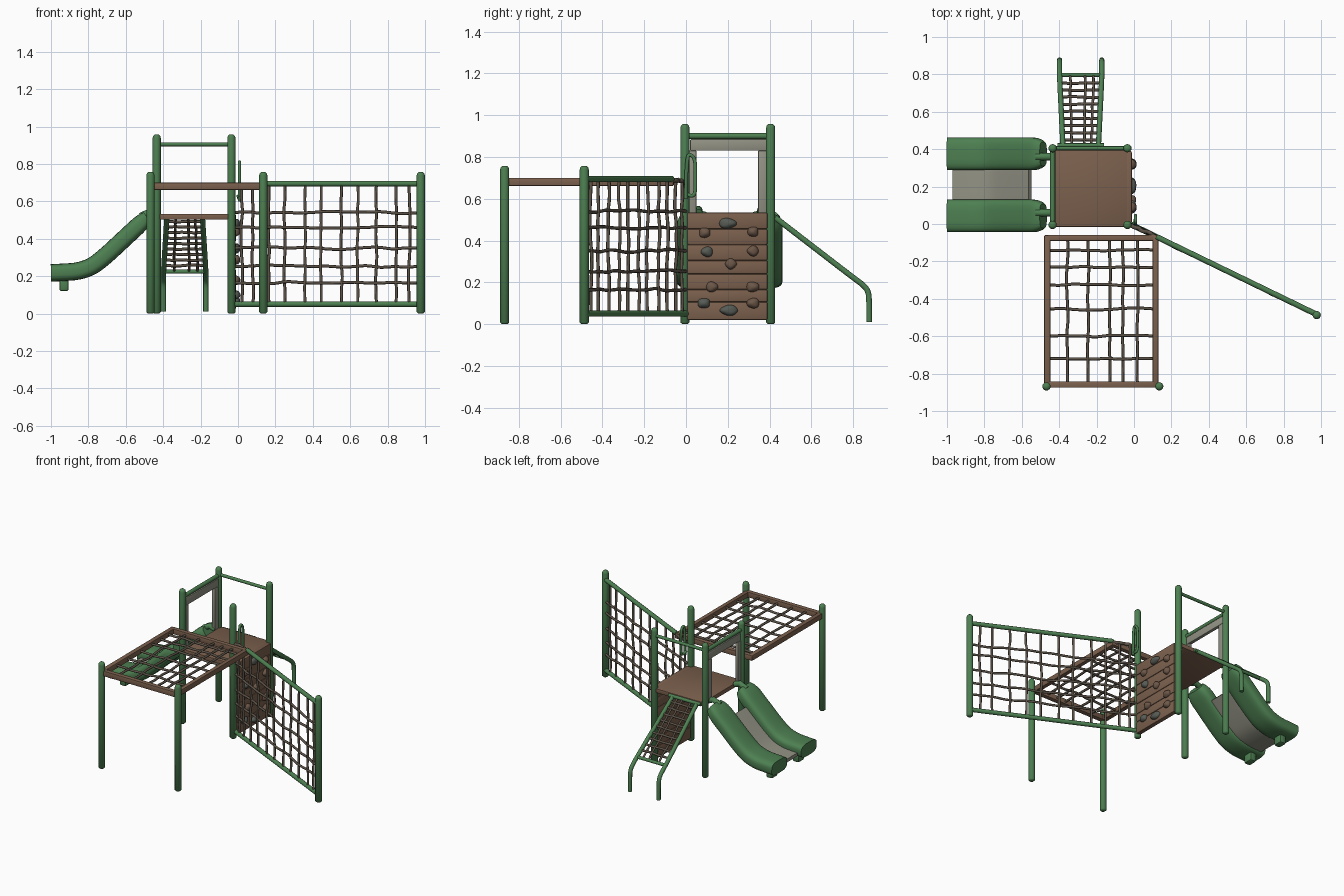
import bpy, bmesh, math, random
from mathutils import Vector

if "Cube" in bpy.data.objects:
    bpy.data.objects.remove(bpy.data.objects["Cube"])
random.seed(4)

def mat(name, c):
    m = bpy.data.materials.new(name)
    m.diffuse_color = (*c, 1)
    m.use_nodes = True
    m.node_tree.nodes["Principled BSDF"].inputs["Base Color"].default_value = m.diffuse_color
    return m

GREEN = mat("green paint", (0.075, 0.215, 0.083))
BROWN = mat("brown timber", (0.20, 0.118, 0.075))
ROPE = mat("rope brown", (0.11, 0.088, 0.066))
GREY = mat("pale grey plastic", (0.29, 0.29, 0.235))
STONE = mat("stone grey", (0.095, 0.105, 0.09))
CLAY = mat("dark clay", (0.15, 0.095, 0.065))

def finish(ob, m, angle=40):
    ob.data.materials.clear()
    ob.data.materials.append(m)
    bpy.ops.object.select_all(action='DESELECT')
    ob.select_set(True)
    bpy.context.view_layer.objects.active = ob
    bpy.ops.object.shade_smooth_by_angle(angle=math.radians(angle))
    return ob

def from_bm(name, bm, m, angle=40):
    bmesh.ops.recalc_face_normals(bm, faces=bm.faces[:])
    me = bpy.data.meshes.new(name)
    bm.to_mesh(me)
    bm.free()
    ob = bpy.data.objects.new(name, me)
    bpy.context.collection.objects.link(ob)
    return finish(ob, m, angle)

def box(name, x0, x1, y0, y1, z0, z1, m, bev=0.004):
    bm = bmesh.new()
    bmesh.ops.create_cube(bm, size=1)
    for v in bm.verts:
        v.co = Vector(((x0 + x1) / 2 + v.co.x * (x1 - x0), (y0 + y1) / 2 + v.co.y * (y1 - y0),
                       (z0 + z1) / 2 + v.co.z * (z1 - z0)))
    bmesh.ops.bevel(bm, geom=bm.edges[:], offset=bev, segments=2, affect='EDGES', profile=0.5)
    return from_bm(name, bm, m)

def post(name, x, y, h, r=0.022):
    # upright with rounded top and bottom
    bm = bmesh.new()
    prof = [(0.6 * r, 0), (r, 0.008), (r, h - r), (0.87 * r, h - r / 2), (0.5 * r, h - 0.13 * r)]
    n = 20
    rings = [[bm.verts.new((x + a * math.cos(2 * math.pi * i / n), y + a * math.sin(2 * math.pi * i / n), z))
              for i in range(n)] for a, z in prof]
    for a, b in zip(rings, rings[1:]):
        for i in range(n):
            bm.faces.new((a[i], a[(i + 1) % n], b[(i + 1) % n], b[i]))
    bm.faces.new(rings[0])
    bm.faces.new(rings[-1])
    return from_bm(name, bm, GREEN, 60)

def tube(name, pts, r, m, smooth=False, res=3):
    cu = bpy.data.curves.new(name, 'CURVE')
    cu.dimensions = '3D'
    cu.bevel_depth, cu.bevel_resolution, cu.use_fill_caps = r, res, True
    cu.resolution_u = 6
    s = cu.splines.new('NURBS' if smooth else 'POLY')
    s.points.add(len(pts) - 1)
    for p, c in zip(s.points, pts):
        p.co = (*c, 1)
    if smooth:
        s.order_u, s.use_endpoint_u = 3, True
    ob = bpy.data.objects.new(name, cu)
    bpy.context.collection.objects.link(ob)
    bpy.ops.object.select_all(action='DESELECT')
    ob.select_set(True)
    bpy.context.view_layer.objects.active = ob
    bpy.ops.object.convert(target='MESH')
    return finish(bpy.context.object, m, 50)

def rope(name, a, b, r=0.008, wob=0.006, n=9):
    # slack rope with small random sag
    a, b = Vector(a), Vector(b)
    pts = []
    for i in range(n + 1):
        j = Vector([random.uniform(-wob, wob) for _ in range(3)]) if 0 < i < n else Vector()
        pts.append(a.lerp(b, i / n) + j)
    return tube(name, pts, r, ROPE, True, 2)

# tower posts, platform and top rails
for i, x in enumerate((-0.435, -0.035)):
    for j, y in enumerate((-0.005, 0.405)):
        post(f"tower_post_{i}{j}", x, y, 0.96)
box("platform", -0.425, -0.04, -0.015, 0.415, 0.503, 0.533, BROWN)
tube("back_top_rail", [(-0.435, 0.405, 0.905), (-0.035, 0.405, 0.905)], 0.011, GREEN)
tube("left_top_rail", [(-0.435, 0, 0.9), (-0.435, 0.4, 0.9)], 0.014, GREEN)

# grey window frame above the slide
for n, y0, y1, z0, z1 in (("top", 0.02, 0.385, 0.83, 0.885), ("front", 0.015, 0.05, 0.53, 0.83),
                          ("back", 0.345, 0.385, 0.53, 0.83)):
    box("window_frame_" + n, -0.447, -0.423, y0, y1, z0, z1, GREY)

# climbing wall planks with holds
levels = (0.02, 0.105, 0.165, 0.24, 0.305, 0.38, 0.455, 0.533)
for i, (z0, z1) in enumerate(zip(levels, levels[1:])):
    box(f"wall_plank_{i}", -0.045, -0.012, 0.005, 0.39, z0, z1, BROWN, 0.007)
holds = [(0.2, 0.482, 1), (0.09, 0.437, 0), (0.32, 0.442, 0), (0.1, 0.346, 1), (0.32, 0.35, 0), (0.215, 0.288, 0),
         (0.125, 0.178, 0), (0.32, 0.178, 0), (0.085, 0.1, 1), (0.32, 0.1, 0), (0.205, 0.066, 1)]
for i, (y, z, g) in enumerate(holds):
    bm = bmesh.new()
    bmesh.ops.create_icosphere(bm, subdivisions=3, radius=1)
    s = 0.042 if i in (0, 10) else random.uniform(0.026, 0.032)
    for v in bm.verts:
        k = 1 + 0.08 * math.sin(3 * v.co.y + i) * math.cos(4 * v.co.z)
        v.co = Vector((-0.012 + 0.024 * v.co.x * k, y + s * v.co.y * k, z + 0.025 * v.co.z * k))
    from_bm(f"climbing_hold_{i}", bm, STONE if g else CLAY, 60)

# grab handle beside the wall top
tube("grab_handle", [(0.0, -0.005, 0.63), (0.008, 0.02, 0.61), (0.008, 0.045, 0.62), (0.008, 0.045, 0.7),
                     (0.008, 0.045, 0.78), (0.008, 0.03, 0.81), (0.008, 0.0, 0.81), (0.008, 0.0, 0.6)],
     0.009, GREEN, True)

# slide: thick rounded sides swept along the path, bed between
def path_z(x):
    P = [(-1.0, 0.217), (-0.86, 0.225), (-0.78, 0.25), (-0.7, 0.315), (-0.62, 0.39), (-0.55, 0.455), (-0.47, 0.53)]
    t = 0
    for k in range(-4, 5):   # averaged for a smooth curve
        q = min(max(x + k * 0.008, P[0][0]), P[-1][0])
        for (xa, za), (xb, zb) in zip(P, P[1:]):
            if q <= xb:
                t += za + (zb - za) * (q - xa) / (xb - xa)
                break
    return t / 9

def sweep(name, x0, x1, yc, w, h, off, power, m, round_end):
    bm = bmesh.new()
    rings, n, N = [], 28, 24
    for i in range(n + 1):
        x = x0 + (x1 - x0) * i / n
        d = Vector((0.02, 0, path_z(x + 0.01) - path_z(x - 0.01))).normalized()
        nrm = Vector((-d.z, 0, d.x))
        c = Vector((x, yc, path_z(x))) + nrm * off
        e = max(0, (i / n - 0.88) / 0.12) if round_end else 0
        sc = max(0.35, math.sqrt(max(0, 1 - e * e)))
        ring = []
        for k in range(N):
            a = 2 * math.pi * (k + 0.5) / N
            ca, sa = math.cos(a), math.sin(a)
            u = math.copysign(abs(ca) ** power, ca) * w / 2 * (0.6 + 0.4 * sc)
            v = math.copysign(abs(sa) ** power, sa) * h / 2 * (0.6 + 0.4 * sc)
            ring.append(bm.verts.new(c + Vector((0, u, 0)) + nrm * v))
        rings.append(ring)
    for a, b in zip(rings, rings[1:]):
        for k in range(N):
            bm.faces.new((a[k], a[(k + 1) % N], b[(k + 1) % N], b[k]))
    bm.faces.new(rings[0])
    bm.faces.new(rings[-1])
    return from_bm(name, bm, m, 50)

for n, yc, yf in (("front", 0.043, 0.06), ("back", 0.375, 0.36)):
    sweep(f"slide_side_{n}", -1.0, -0.485, yc, 0.175, 0.094, 0, 0.6, GREEN, True)
    box(f"slide_foot_{n}", -0.955, -0.905, yf - 0.035, yf + 0.035, 0.12, 0.19, GREEN, 0.012)
    tube(f"slide_bracket_{n}", [(-0.52, yf, 0.52), (-0.47, yf, 0.545), (-0.43, yf, 0.53)], 0.02, GREEN)
sweep("slide_bed", -0.97, -0.57, 0.21, 0.2, 0.025, -0.02, 0.3, GREY, False)

# back net ladder
def rail(s, t):  # point on sloped rail, t = 0 top
    return Vector((-0.285 + s * (0.095 + 0.018 * t), 0.42 + 0.37 * t, 0.515 - 0.285 * t))
for s, n in ((-1, "left"), (1, "right")):
    p = rail(s, 1)
    tube(f"ladder_rail_{n}", [rail(s, 0), rail(s, 0.5), p, (p.x, 0.845, 0.19), (p.x, 0.872, 0.16),
                              (p.x, 0.877, 0.11), (p.x, 0.877, 0.01)], 0.014, GREEN, True)
tube("ladder_top_bar", [(-0.41, 0.42, 0.517), (-0.16, 0.42, 0.517)], 0.012, GREEN)
tube("ladder_bottom_bar", [rail(-1, 1.02), rail(1, 1.02)], 0.011, GREEN)
for i in range(9):
    t = 0.08 + 0.103 * i
    rope(f"ladder_rung_{i}", rail(-1, t), rail(1, t), 0.008, 0.003, 5)
for i, f in enumerate((0.25, 0.6, 0.8)):
    rope(f"ladder_strand_{i}", rail(-1, 0.02).lerp(rail(1, 0.02), f), rail(-1, 1).lerp(rail(1, 1), f), 0.007, 0.004)

# raised horizontal net in a timber frame
post("frame_post_left", -0.468, -0.868, 0.76)
post("frame_post_right", 0.135, -0.868, 0.76)
for n, b in (("left", (-0.48, -0.447, -0.87, -0.06)), ("right", (0.1, 0.13, -0.87, -0.06)),
             ("front", (-0.46, 0.12, -0.875, -0.842)), ("back", (-0.46, 0.12, -0.09, -0.058))):
    box(f"net_frame_{n}", *b, 0.662, 0.7, BROWN)
for i, x in enumerate((-0.355, -0.245, -0.13, -0.06, 0.018)):
    rope(f"flat_net_long_{i}", (x, -0.85, 0.68), (x, -0.07, 0.68))
for i, y in enumerate((-0.14, -0.23, -0.325, -0.455, -0.6, -0.72)):
    rope(f"flat_net_cross_{i}", (-0.46, y, 0.68), (0.115, y, 0.68))

# upright climbing net running out to the right
def fence(x, z):
    return (x, -0.01 - 0.485 * x, z)
post("net_end_post", 0.977, -0.487, 0.76)
tube("net_top_bar", [fence(0.12, 0.695), fence(0.977, 0.695)], 0.015, GREEN)
tube("net_bottom_bar", [fence(-0.02, 0.05), fence(0.977, 0.05)], 0.015, GREEN)
rope("net_top_link", (-0.03, 0, 0.68), fence(0.12, 0.69), 0.011)
for i, x in enumerate((0.02, 0.08, 0.165, 0.25, 0.36, 0.445, 0.555, 0.64, 0.74, 0.845, 0.915)):
    rope(f"fence_net_upright_{i}", fence(x, 0.05), fence(x, 0.69))
for i, z in enumerate((0.165, 0.253, 0.35, 0.46, 0.54, 0.625)):
    if i != 5:
        rope(f"fence_net_row_{i}", fence(-0.02, z), fence(0.975, z), 0.008, 0.008, 14)
